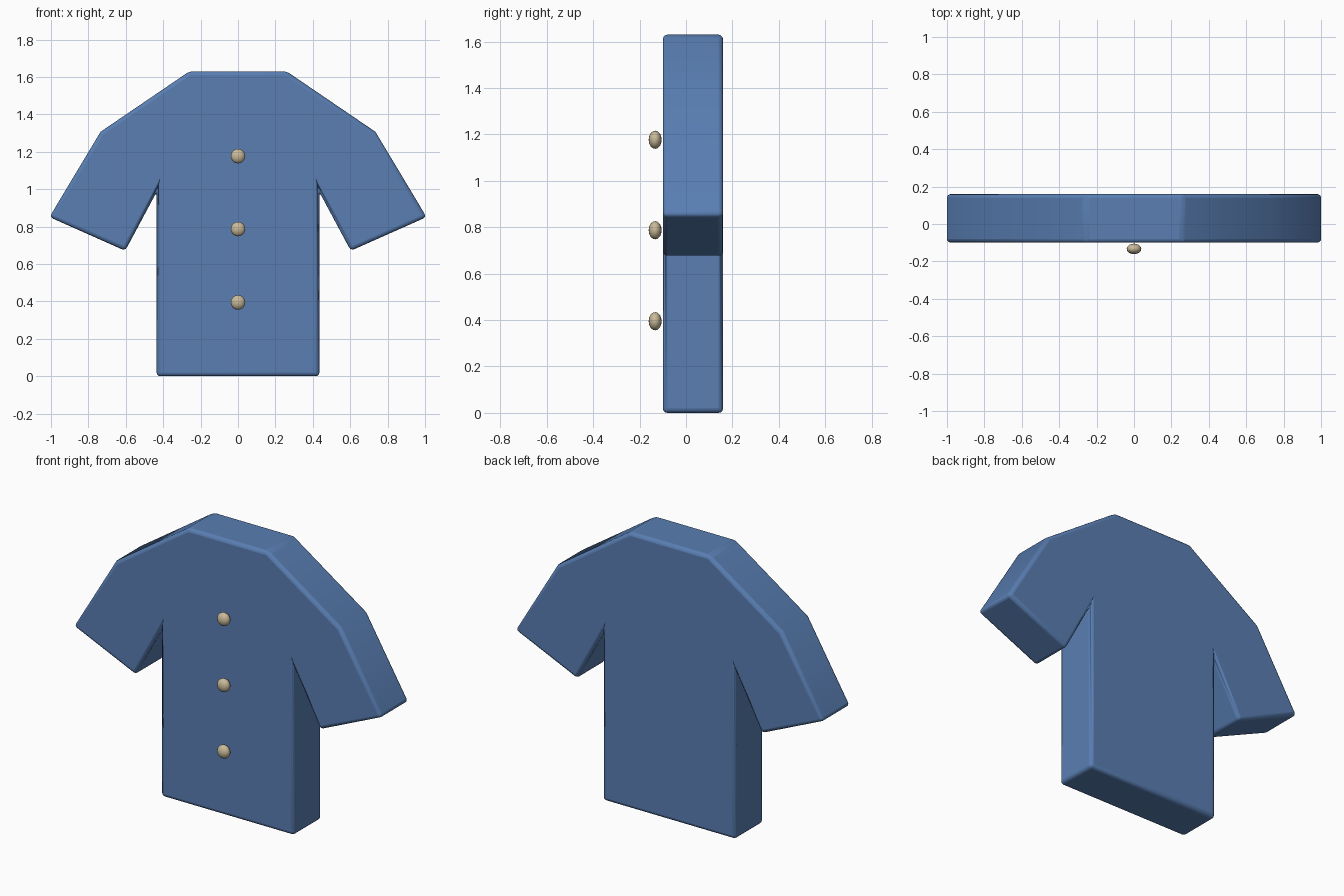
import bpy, bmesh

if "Cube" in bpy.data.objects:
    bpy.data.objects.remove(bpy.data.objects["Cube"])


def material(name, rgb):
    m = bpy.data.materials.new(name)
    m.diffuse_color = (*rgb, 1.0)
    m.use_nodes = True
    m.node_tree.nodes["Principled BSDF"].inputs["Base Color"].default_value = m.diffuse_color
    return m


BLUE = material("denim blue", (0.10, 0.21, 0.45))
CREAM = material("button cream", (0.58, 0.49, 0.32))
FRONT, BACK = -0.10, 0.16


def smooth(obj):
    bpy.ops.object.select_all(action='DESELECT')
    obj.select_set(True)
    bpy.context.view_layer.objects.active = obj
    bpy.ops.object.shade_smooth_by_angle()


# Shirt: mirrored half outline, extruded for thickness, with rounded edges
half = [(0.26, 1.63), (0.735, 1.307), (1.008, 0.851), (0.603, 0.671),
        (0.435, 0.985), (0.435, 0.0)]
outline = half + [(-x, z) for x, z in reversed(half)]
bm = bmesh.new()
face = bm.faces.new([bm.verts.new((x, FRONT, z)) for x, z in outline])
ext = bmesh.ops.extrude_face_region(bm, geom=[face])
for v in ext["geom"]:
    if isinstance(v, bmesh.types.BMVert):
        v.co.y = BACK
bmesh.ops.recalc_face_normals(bm, faces=bm.faces)
mesh = bpy.data.meshes.new("shirt_body")
bm.to_mesh(mesh)
bm.free()
shirt = bpy.data.objects.new("shirt_body", mesh)
bpy.context.collection.objects.link(shirt)
mesh.materials.append(BLUE)
bevel = shirt.modifiers.new("soft edges", 'BEVEL')
bevel.width = 0.02
bevel.segments = 3
bevel.limit_method = 'ANGLE'
smooth(shirt)

# Buttons: flattened spheres down the centre front
for i, z in enumerate((0.395, 0.787, 1.177)):
    bpy.ops.mesh.primitive_uv_sphere_add(segments=16, ring_count=10, radius=1,
                                         location=(0, -0.133, z))
    button = bpy.context.object
    button.name = f"button_{i + 1}"
    button.scale = (0.039, 0.028, 0.039)
    button.data.materials.append(CREAM)
    smooth(button)
